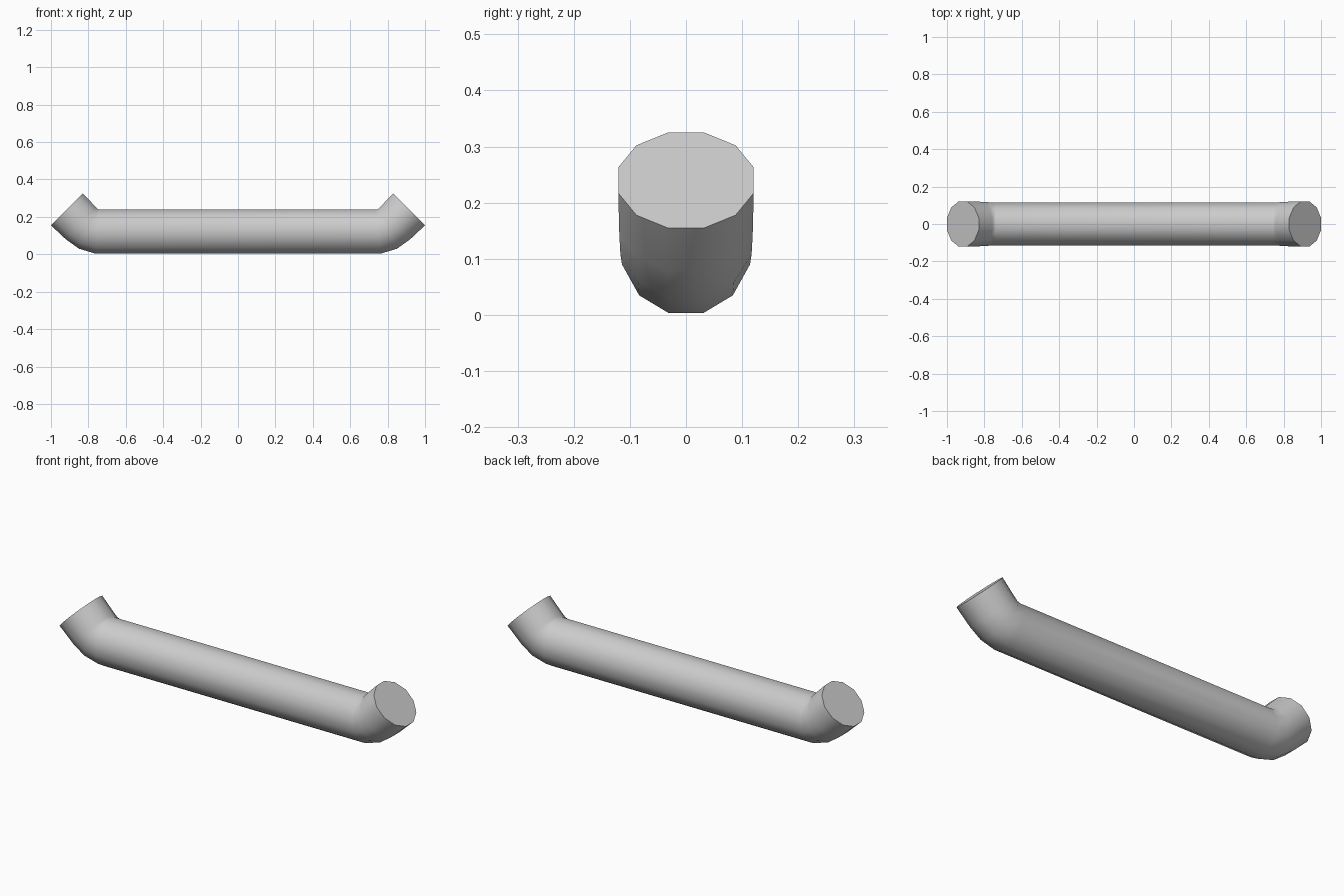
import bpy
import bmesh
import math
from mathutils import Vector

old = bpy.data.objects.get("Cube")
if old:
    bpy.data.objects.remove(old, do_unlink=True)

SIDES = 12

# Cross-sections of one end: outer (x, z), inner (x, z), half width in y
END = [
    ((1.0, 0.155), (0.83, 0.325), 0.125),
    ((0.92, 0.08), (0.757, 0.25), 0.123),
    ((0.85, 0.03), (0.748, 0.241), 0.121),
    ((0.76, 0.003), (0.738, 0.24), 0.118),
]


def add_ring(bm, side, outer, inner, width):
    """One flat-topped cross-section ring of the pipe."""
    low = Vector((side * outer[0], 0, outer[1]))
    high = Vector((side * inner[0], 0, inner[1]))
    mid, half = (low + high) / 2, (high - low) / 2
    grow = 1 / math.cos(math.pi / SIDES)
    ring = []
    for i in range(SIDES):
        a = 2 * math.pi * (i + 0.5) / SIDES
        y = Vector((0, width * grow * math.cos(math.pi / SIDES) * math.sin(a), 0))
        ring.append(bm.verts.new(mid + half * grow * math.cos(a) + y))
    return ring


# Grey paint
grey = bpy.data.materials.new("grey metal")
grey.use_nodes = True
colour = (0.6, 0.6, 0.6, 1)
grey.diffuse_color = colour
grey.node_tree.nodes["Principled BSDF"].inputs["Base Color"].default_value = colour

# Straight pipe with both ends bent upward, skinned ring by ring
bm = bmesh.new()
rings = [add_ring(bm, -1, *section) for section in END]
rings += [add_ring(bm, 1, *section) for section in reversed(END)]
for a, b in zip(rings, rings[1:]):
    for i in range(SIDES):
        j = (i + 1) % SIDES
        bm.faces.new((a[i], a[j], b[j], b[i]))

# Flat end caps
bm.faces.new(rings[0])
bm.faces.new(rings[-1])
bmesh.ops.recalc_face_normals(bm, faces=bm.faces[:])

mesh = bpy.data.meshes.new("bent_pipe")
bm.to_mesh(mesh)
bm.free()
mesh.materials.append(grey)
pipe = bpy.data.objects.new("bent_pipe", mesh)
bpy.context.collection.objects.link(pipe)

bpy.ops.object.select_all(action="DESELECT")
pipe.select_set(True)
bpy.context.view_layer.objects.active = pipe
bpy.ops.object.shade_smooth_by_angle(angle=math.radians(38))
